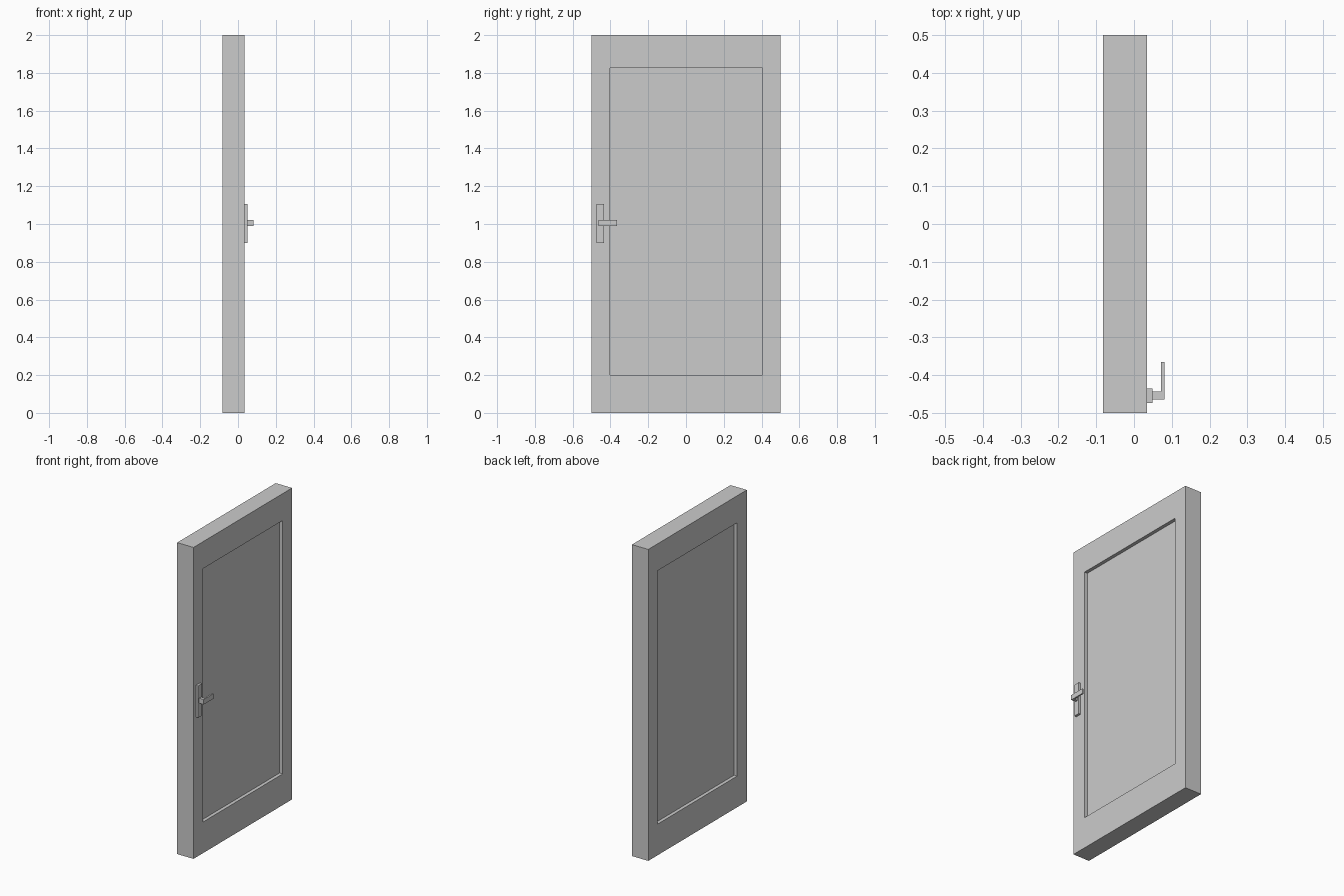
import bpy, bmesh
from mathutils import Vector

if "Cube" in bpy.data.objects:
    bpy.data.objects.remove(bpy.data.objects["Cube"])


def finish(bm, name):
    bmesh.ops.recalc_face_normals(bm, faces=bm.faces)
    mesh = bpy.data.meshes.new(name)
    bm.to_mesh(mesh)
    bm.free()
    obj = bpy.data.objects.new(name, mesh)
    bpy.context.collection.objects.link(obj)
    return obj


def box(lo, hi):
    bm = bmesh.new()
    bmesh.ops.create_cube(bm, size=1)
    lo, hi = Vector(lo), Vector(hi)
    for v in bm.verts:
        v.co = (lo + hi) / 2 + v.co * (hi - lo)
    return bm


# Door leaf with a sunken panel on both broad faces
BACK, FRONT, DEPTH = -0.082, 0.034, 0.022
Y0, Y1, Z0, Z1 = -0.402, 0.405, 0.20, 1.827
bm = box((BACK, -0.5, 0), (FRONT, 0.5, 2))
bm.normal_update()
for face in [f for f in bm.faces if abs(f.normal.x) > 0.9]:
    out = 1 if face.normal.x > 0 else -1
    # rim of the opening
    bmesh.ops.inset_individual(bm, faces=[face], thickness=0.1)
    for v in face.verts:
        v.co.y = Y0 if v.co.y < 0 else Y1
        v.co.z = Z0 if v.co.z < 1 else Z1
    # straight-walled recess
    bmesh.ops.inset_individual(bm, faces=[face], thickness=0)
    for v in face.verts:
        v.co.x -= out * DEPTH
finish(bm, "door_leaf")

# Handle backplate
finish(box((FRONT, -0.474, 0.90), (0.049, -0.435, 1.105)), "handle_plate")

# L-shaped lever: profile in plan, extruded upward
profile = [(0.049, -0.464), (0.081, -0.464), (0.081, -0.365),
           (0.072, -0.365), (0.072, -0.444), (0.049, -0.444)]
bm = bmesh.new()
base = bm.faces.new([bm.verts.new((x, y, 0.99)) for x, y in profile])
top = bmesh.ops.extrude_face_region(bm, geom=[base])["geom"]
for v in top:
    if isinstance(v, bmesh.types.BMVert):
        v.co.z = 1.022
# extrude_face_region drops the source face, so close the underside
bmesh.ops.holes_fill(bm, edges=[e for e in bm.edges if e.is_boundary], sides=0)
finish(bm, "handle_lever")
